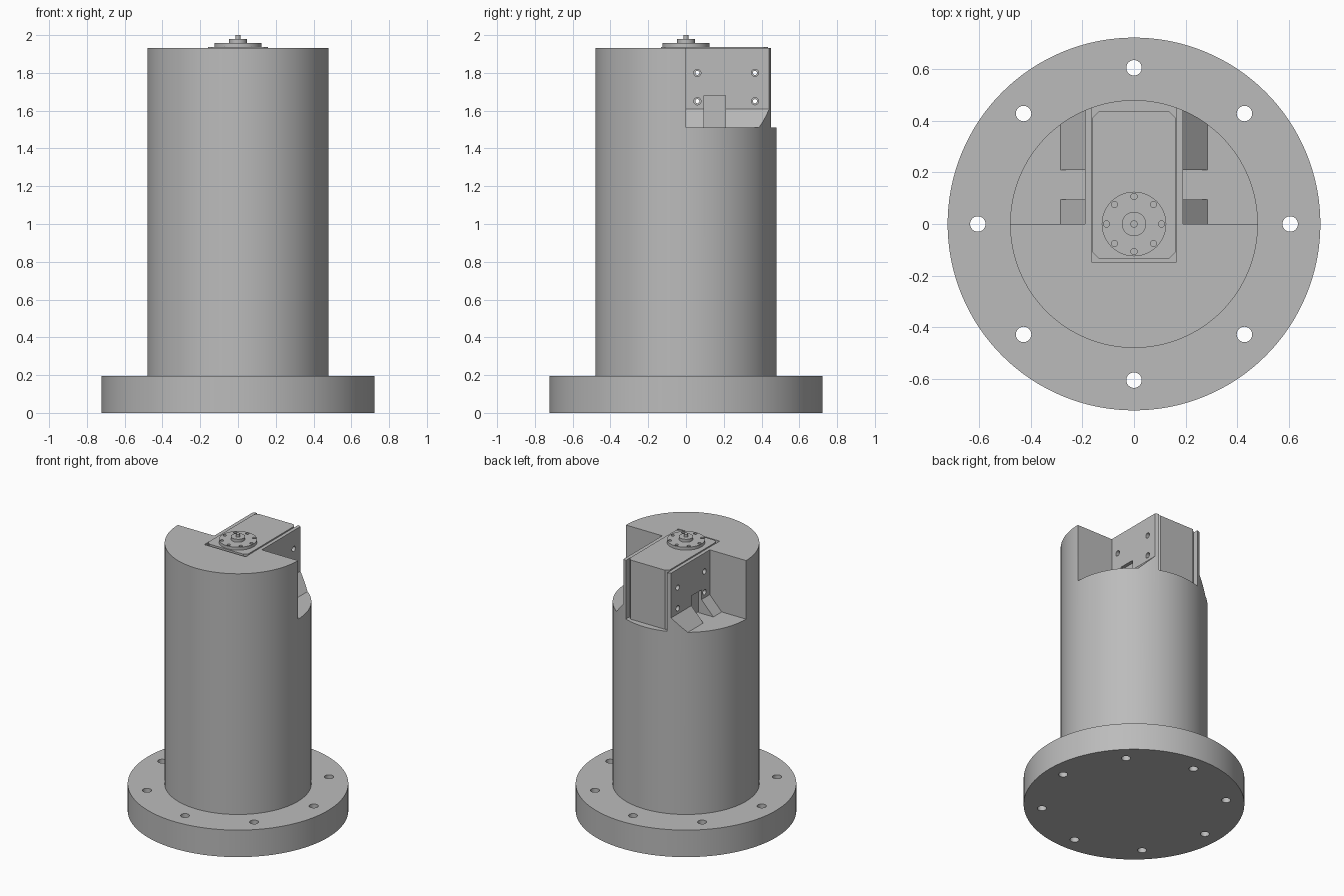
import bpy, bmesh
from math import cos, sin, pi, radians
from mathutils import Matrix, Vector

if "Cube" in bpy.data.objects:
    bpy.data.objects.remove(bpy.data.objects["Cube"], do_unlink=True)

grey = bpy.data.materials.new("plain grey")
grey.use_nodes = True
grey.diffuse_color = (0.5, 0.5, 0.5, 1)
grey.node_tree.nodes["Principled BSDF"].inputs["Base Color"].default_value = (0.5, 0.5, 0.5, 1)


def make(name, bm):
    bmesh.ops.recalc_face_normals(bm, faces=bm.faces)
    mesh = bpy.data.meshes.new(name)
    bm.to_mesh(mesh)
    bm.free()
    mesh.materials.append(grey)
    obj = bpy.data.objects.new(name, mesh)
    bpy.context.collection.objects.link(obj)
    return obj


def cylinder(name, r, z0, z1, x=0, y=0, sides=32):
    bm = bmesh.new()
    bmesh.ops.create_cone(bm, cap_ends=True, segments=sides, radius1=r, radius2=r, depth=z1 - z0,
                          matrix=Matrix.Translation((x, y, (z0 + z1) / 2)))
    return make(name, bm)


def prism(name, points, direction):
    """Extrude a flat polygon along a vector."""
    bm = bmesh.new()
    face = bm.faces.new([bm.verts.new(p) for p in points])
    out = bmesh.ops.extrude_face_region(bm, geom=[face])
    moved = [v for v in out["geom"] if isinstance(v, bmesh.types.BMVert)]
    bmesh.ops.translate(bm, verts=moved, vec=Vector(direction))
    return make(name, bm)


def box(name, x0, x1, y0, y1, z0, z1):
    pts = [(x0, y0, z0), (x1, y0, z0), (x1, y1, z0), (x0, y1, z0)]
    return prism(name, pts, (0, 0, z1 - z0))


def cross_hole(r, x0, x1, y, z):
    hole = cylinder("hole_cutter", r, x0, x1)
    hole.data.transform(Matrix.Translation((0, y, z)) @ Matrix.Rotation(pi / 2, 4, 'Y'))
    return hole


def cut(obj, cutters):
    bpy.context.view_layer.objects.active = obj
    for c in cutters:
        c.hide_render = True
        mod = obj.modifiers.new("cut", 'BOOLEAN')
        mod.operation, mod.solver, mod.object = 'DIFFERENCE', 'EXACT', c
        bpy.ops.object.modifier_apply(modifier=mod.name)
        bpy.data.objects.remove(c, do_unlink=True)


def ring_of_holes(r, spread, z0, z1):
    return [cylinder("hole_cutter", r, z0, z1, spread * cos(i * pi / 4), spread * sin(i * pi / 4), 24)
            for i in range(8)]


FLOOR, TOP = 1.51, 1.933
BOLTS = [(y, z) for y in (0.06, 0.365) for z in (1.65, 1.80)]

# base flange with bolt holes
flange = cylinder("base_flange", 0.722, 0, 0.195, sides=128)
cut(flange, ring_of_holes(0.03, 0.605, -0.1, 0.3))

# column with a rear pocket and side recesses that leave sloped gussets
column = cylinder("column", 0.48, 0.195, TOP, sides=128)
cutters = [box("pocket_cutter", -0.165, 0.165, -0.148, 0.6, FLOOR, 2.1)]
for s in (-1, 1):
    profile = [(0.19, 1.61), (0.285, FLOOR), (0.6, FLOOR), (0.6, 2.1), (0.19, 2.1)]
    cutters.append(prism("recess_cutter", [(s * x, 0, z) for x, z in profile], (0, 0.7, 0)))
    cutters.append(box("slot_cutter", *sorted((s * 0.15, s * 0.5)), 0.095, 0.21, FLOOR, 1.68))
cutters += [cross_hole(0.019, -0.25, 0.25, y, z) for y, z in BOLTS]
cut(column, cutters)

# motor block with chamfered corners, drilled across
c, hx, y0, y1 = 0.022, 0.16, -0.133, 0.435
outline = [(-hx + c, y0), (hx - c, y0), (hx, y0 + c), (hx, y1 - c),
           (hx - c, y1), (-hx + c, y1), (-hx, y1 - c), (-hx, y0 + c)]
block = prism("motor_block", [(x, y, FLOOR + 0.001) for x, y in outline], (0, 0, 1.937 - FLOOR))
cut(block, [cross_hole(0.011, -0.3, 0.3, y, z) for y, z in BOLTS])

# output disc, hub and shaft
disc = cylinder("output_disc", 0.125, 1.937, 1.959, sides=64)
cut(disc, ring_of_holes(0.012, 0.107, 1.9, 2.0))
hub = cylinder("hub", 0.047, 1.958, 1.98, sides=48)
shaft = cylinder("shaft", 0.014, 1.979, 2.0)

# smooth round walls, sharp edges
for obj in (flange, column, block, disc, hub, shaft):
    bpy.ops.object.select_all(action='DESELECT')
    obj.select_set(True)
    bpy.context.view_layer.objects.active = obj
    bpy.ops.object.shade_smooth_by_angle(angle=radians(30))
